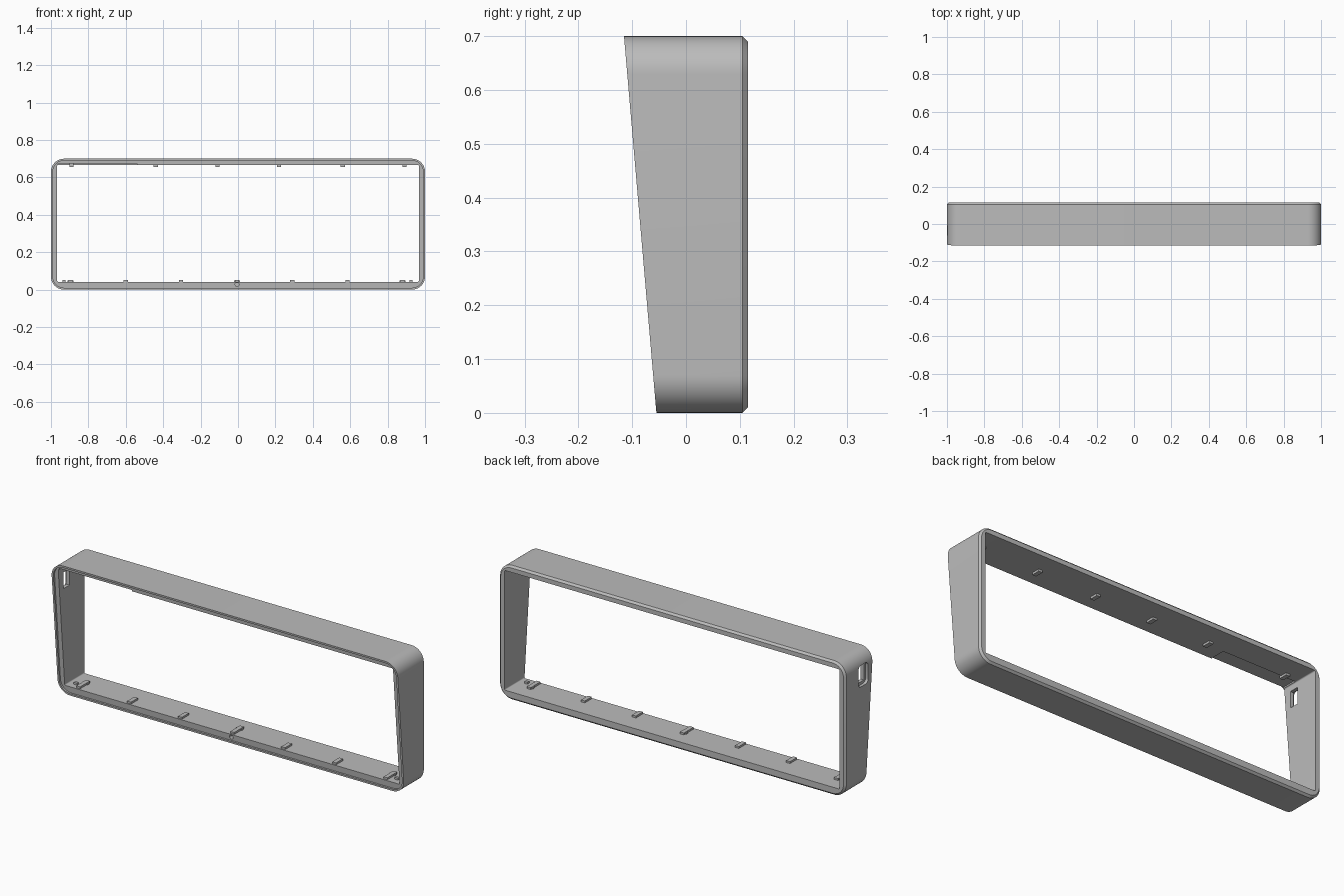
import bpy, bmesh, math
from mathutils import Vector

if "Cube" in bpy.data.objects:
    bpy.data.objects.remove(bpy.data.objects["Cube"], do_unlink=True)

grey = bpy.data.materials.new("plain grey")
grey.use_nodes = True
colour = (0.5, 0.5, 0.5, 1)
grey.diffuse_color = colour
grey.node_tree.nodes["Principled BSDF"].inputs["Base Color"].default_value = colour


def make_object(name, bm):
    bmesh.ops.recalc_face_normals(bm, faces=bm.faces)
    mesh = bpy.data.meshes.new(name)
    bm.to_mesh(mesh)
    bm.free()
    mesh.materials.append(grey)
    obj = bpy.data.objects.new(name, mesh)
    bpy.context.collection.objects.link(obj)
    return obj


def front_y(z):
    """Slanted front plane, leaning forward at the top."""
    return -0.055 - 0.086 * z


def rounded_rect(half_w, bottom, top, radius, steps=12):
    points = []
    corners = [(1, top, 0), (-1, top, 90), (-1, bottom, 180), (1, bottom, 270)]
    for side, z, start in corners:
        cx = side * (half_w - radius)
        cz = z - radius if z == top else z + radius
        for i in range(steps + 1):
            a = math.radians(start + 90 * i / steps)
            points.append((cx + radius * math.cos(a), cz + radius * math.sin(a)))
    return points


def box(name, x, y, z, bevel=0):
    """Box from (low, high) ranges, optionally rounding the edges along x."""
    bm = bmesh.new()
    bmesh.ops.create_cube(bm, size=1)
    for v in bm.verts:
        v.co = Vector([(r[0] + r[1]) / 2 + c * (r[1] - r[0]) for r, c in zip((x, y, z), v.co)])
    if bevel:
        edges = [e for e in bm.edges if abs(e.verts[0].co.x - e.verts[1].co.x) > 1e-4]
        bmesh.ops.bevel(bm, geom=edges, offset=bevel, segments=6, profile=0.5, affect='EDGES')
    return make_object(name, bm)


def cut(target, cutter):
    cutter.hide_render = True
    mod = target.modifiers.new("cut", 'BOOLEAN')
    mod.operation = 'DIFFERENCE'
    mod.solver = 'EXACT'
    mod.object = cutter
    bpy.context.view_layer.objects.active = target
    bpy.ops.object.modifier_apply(modifier=mod.name)
    bpy.data.objects.remove(cutter, do_unlink=True)


# Frame: rings swept from the front edge, over the outside, and back through the opening
outer = rounded_rect(1.0, 0, 0.7, 0.07)
back_edge = rounded_rect(0.99, 0.01, 0.69, 0.06)
lip = rounded_rect(0.99, 0.01, 0.69, 0.06)
opening = rounded_rect(0.967, 0.042, 0.667, 0.006)
rings = [
    (outer, front_y),
    (outer, lambda z: 0.105),
    (back_edge, lambda z: 0.115),
    (opening, lambda z: 0.115),
    (opening, lambda z: front_y(z) + 0.01),
    (lip, lambda z: front_y(z) + 0.01),
    (lip, front_y),
]
bm = bmesh.new()
loops = [[bm.verts.new((x, depth(z), z)) for x, z in shape] for shape, depth in rings]
count = len(outer)
for a, b in zip(loops, loops[1:] + loops[:1]):
    for i in range(count):
        j = (i + 1) % count
        bm.faces.new((a[i], a[j], b[j], b[i]))
frame = make_object("frame", bm)

# Side socket: rounded outer recess with a smaller opening through the wall
cut(frame, box("socket_recess", (-1.1, -0.985), (-0.075, 0.005), (0.535, 0.645), 0.02))
cut(frame, box("socket_hole", (-1.1, -0.9), (-0.06, -0.01), (0.55, 0.635)))

# Shallow pocket under the top wall
cut(frame, box("top_pocket", (-0.962, -0.54), (-0.2, -0.02), (0.64, 0.674)))

# Screw holes in the front rim
top_screws = (-0.44, 0.22, 0.89)
bottom_screws = (-0.895, -0.005, 0.88)
for xs, z in ((top_screws, 0.679), (bottom_screws, 0.028)):
    for x in xs:
        bm = bmesh.new()
        bmesh.ops.create_cone(bm, cap_ends=True, segments=20, radius1=0.0105, radius2=0.0105, depth=0.08)
        for v in bm.verts:
            v.co = Vector((x + v.co.x, front_y(z) + v.co.z, z + v.co.y))
        cut(frame, make_object("screw_hole", bm))

# Small retaining tabs along the top and bottom walls
for i, x in enumerate((-0.89, -0.44, -0.11, 0.22, 0.56, 0.89)):
    box(f"top_tab_{i + 1}", (x - 0.011, x + 0.011), (-0.03, 0.015), (0.656, 0.68))
for i, x in enumerate((-0.6, -0.305, 0.29, 0.585)):
    box(f"bottom_tab_{i + 1}", (x - 0.011, x + 0.011), (-0.042, 0.015), (0.03, 0.052))
for i, x in enumerate((-0.93, 0.925)):
    box(f"corner_tab_{i + 1}", (x - 0.009, x + 0.009), (-0.015, 0.0), (0.03, 0.052))

# Longer tabs with a crosspiece behind the bottom screws
for i, x in enumerate(bottom_screws):
    box(f"screw_tab_{i + 1}", (x - 0.011, x + 0.011), (-0.04, 0.04), (0.036, 0.052))
    box(f"screw_tab_foot_{i + 1}", (x - 0.016, x + 0.016), (0.015, 0.03), (0.036, 0.05))

# Smooth rounded corners, crisp edges
bpy.ops.object.select_all(action='DESELECT')
frame.select_set(True)
bpy.context.view_layer.objects.active = frame
bpy.ops.object.shade_smooth_by_angle(angle=math.radians(30))
